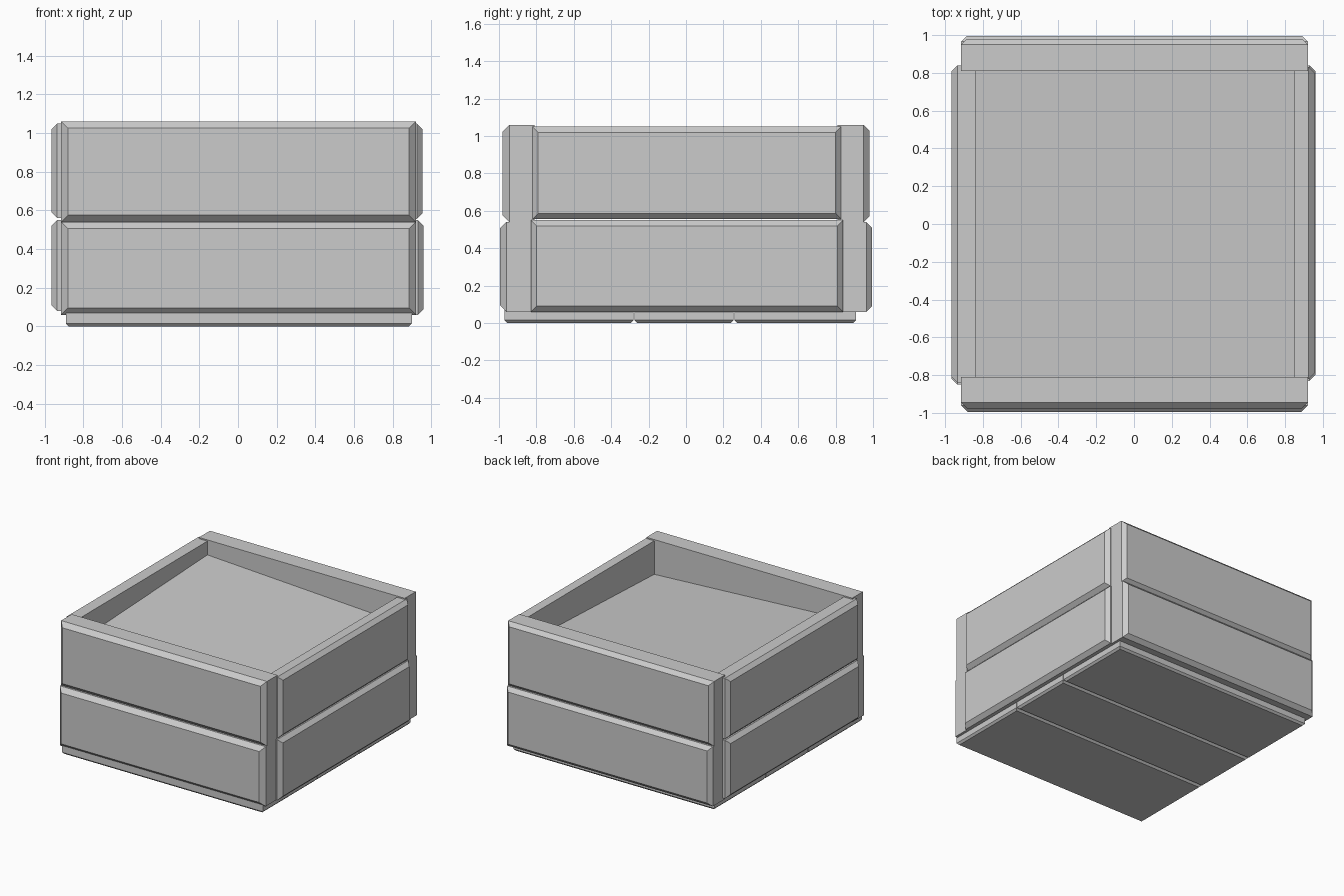
import bpy
import bmesh
from mathutils import Vector

cube = bpy.data.objects.get("Cube")
if cube:
    bpy.data.objects.remove(cube, do_unlink=True)

grey = bpy.data.materials.new("plain_grey")
grey.use_nodes = True
tone = (0.6, 0.6, 0.6, 1)
grey.diffuse_color = tone
grey.node_tree.nodes["Principled BSDF"].inputs["Base Color"].default_value = tone


def finish(bm, name):
    bmesh.ops.recalc_face_normals(bm, faces=bm.faces[:])
    mesh = bpy.data.meshes.new(name)
    bm.to_mesh(mesh)
    bm.free()
    mesh.materials.append(grey)
    obj = bpy.data.objects.new(name, mesh)
    bpy.context.scene.collection.objects.link(obj)
    return obj


def plank(name, xs, ys, zs, outward, chamfer):
    """Box between the given limits, chamfered round its outward face."""
    bm = bmesh.new()
    bmesh.ops.create_cube(bm, size=1)
    for v in bm.verts:
        v.co = Vector([lim[0] if c < 0 else lim[1]
                       for lim, c in zip((xs, ys, zs), v.co)])
    bm.normal_update()
    outer = max(bm.faces, key=lambda f: f.normal.dot(Vector(outward)))
    bmesh.ops.bevel(bm, geom=list(outer.edges), offset=chamfer,
                    segments=1, profile=0.5, affect='EDGES')
    return finish(bm, name)


# Long front and back planks overlap the ends of the side planks
rows = {"lower": ((0.06, 0.54), 0.995), "upper": ((0.54, 1.06), 0.98)}
for row, (zs, reach) in rows.items():
    plank(row + "_front_plank", (-0.915, 0.92), (-reach, -0.81), zs, (0, -1, 0), 0.035)
    plank(row + "_back_plank", (-0.915, 0.92), (0.81, reach), zs, (0, 1, 0), 0.03)

# Shorter side planks fit between them
plank("lower_left_plank", (0.85, 0.96), (-0.83, 0.84), (0.06, 0.55), (1, 0, 0), 0.03)
plank("upper_left_plank", (0.85, 0.955), (-0.82, 0.83), (0.555, 1.05), (1, 0, 0), 0.03)
plank("lower_right_plank", (-0.965, -0.84), (-0.85, 0.84), (0.08, 0.55), (-1, 0, 0), 0.03)
plank("upper_right_plank", (-0.965, -0.84), (-0.84, 0.84), (0.56, 1.05), (-1, 0, 0), 0.03)

# Three floor boards running from side to side
boards = [(-0.97, -0.28), (-0.275, 0.255), (0.26, 0.91)]
for i, ys in enumerate(boards):
    plank("floor_board_%d" % (i + 1), (-0.89, 0.9), ys, (0, 0.12), (0, 0, -1), 0.015)

# Gently sloping filling inside the box
bm = bmesh.new()
bmesh.ops.create_grid(bm, x_segments=1, y_segments=1, size=0.86)
for v in bm.verts:
    v.co.z = 0.86 - 0.053 * v.co.x + 0.043 * v.co.y
finish(bm, "soil_surface")
